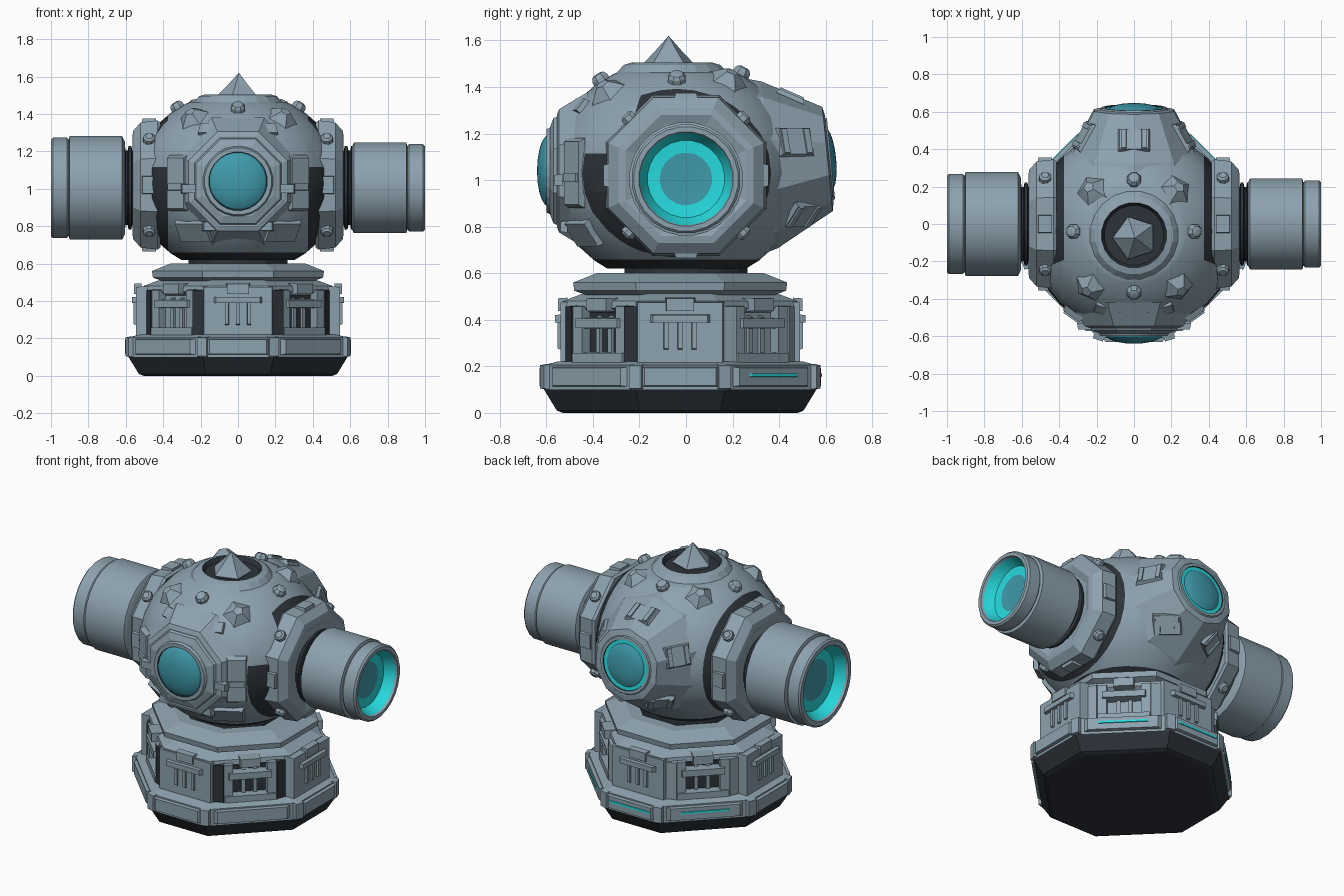
import bpy, bmesh
from math import cos, sin, pi, radians
from mathutils import Matrix, Vector

if "Cube" in bpy.data.objects:
    bpy.data.objects.remove(bpy.data.objects["Cube"])


def material(name, rgb):
    m = bpy.data.materials.new(name)
    m.use_nodes = True
    m.diffuse_color = (*rgb, 1)
    m.node_tree.nodes["Principled BSDF"].inputs["Base Color"].default_value = (*rgb, 1)
    return m


MATS = [material("steel_grey", (0.265, 0.36, 0.425)),
        material("dark_metal", (0.026, 0.033, 0.042)),
        material("bright_cyan", (0.02, 0.72, 0.75)),
        material("teal_glass", (0.05, 0.325, 0.41))]
GREY, DARK, CYAN, TEAL = range(4)
BODY_C, BODY_R = Vector((0, -0.04, 1.03)), Vector((0.56, 0.55, 0.49))
BASE = Matrix.Translation((0, -.025, 0))
LEAN = radians(18)  # half angle of the narrow base sides


def finish(bm, name, matrix=Matrix(), smooth=False):
    bmesh.ops.recalc_face_normals(bm, faces=bm.faces)
    bm.transform(matrix)
    me = bpy.data.meshes.new(name)
    bm.to_mesh(me)
    bm.free()
    for m in MATS:
        me.materials.append(m)
    ob = bpy.data.objects.new(name, me)
    bpy.context.collection.objects.link(ob)
    if smooth:
        bpy.ops.object.select_all(action='DESELECT')
        ob.select_set(True)
        bpy.context.view_layer.objects.active = ob
        bpy.ops.object.shade_smooth_by_angle(angle=radians(30))
    return ob


def frame(loc, normal):
    """Matrix whose local z points along the normal and local y mostly up."""
    return Matrix.Translation(loc) @ Vector(normal).to_track_quat('Z', 'Y').to_matrix().to_4x4()


def regular(n):
    return [2 * pi * (i + .5) / n for i in range(n)]


def base_corners(half):
    return [q * pi / 2 + s * half for q in range(4) for s in (-1, 1)]


def lathe(name, profile, angles, matrix=Matrix(), mats=GREY, flat=False, smooth=False):
    """Turn (radius, height) points; flat makes the radius the distance to the sides."""
    bm = bmesh.new()
    n = len(angles)
    k = 1 / cos((angles[1] - angles[0]) / 2) if flat else 1
    rings = [[bm.verts.new((r * k * cos(a), r * k * sin(a), h)) for a in angles] for r, h in profile]
    seg = [mats] * len(profile) if isinstance(mats, int) else mats
    for s in range(len(rings) - 1):
        a, b = rings[s], rings[s + 1]
        for i in range(n):
            j = (i + 1) % n
            bm.faces.new((a[i], a[j], b[j], b[i])).material_index = seg[s]
    bm.faces.new(rings[0][::-1]).material_index = seg[0]
    bm.faces.new(rings[-1]).material_index = seg[-1]
    bmesh.ops.remove_doubles(bm, verts=bm.verts, dist=0.0005)
    return finish(bm, name, matrix, smooth)


def plate(name, matrix, w, h, d, mat=GREY, taper=0.9):
    """Block sitting on local z = 0 with a slightly smaller outer face."""
    bm = bmesh.new()
    bmesh.ops.create_cube(bm, size=1)
    for v in bm.verts:
        t = taper if v.co.z > 0 else 1
        v.co = Vector((v.co.x * w * t, v.co.y * h * t, (v.co.z + .5) * d))
    for f in bm.faces:
        f.material_index = mat
    return finish(bm, name, matrix)


def on_body(az, el, lift=0):
    """Frame on the head shell; az 0 is the front, positive toward +x."""
    az, el = radians(az), radians(el)
    d = Vector((sin(az) * cos(el), -cos(az) * cos(el), sin(el)))
    n = Vector([d[i] / BODY_R[i] for i in range(3)]).normalized()
    p = BODY_C + Vector([d[i] * BODY_R[i] for i in range(3)])
    return frame(p + n * lift, n)


def at(m, x, y, z=0):
    return m @ Matrix.Translation((x, y, z))


# Base: dark foot, eight-sided rim, core and shoulder
corners = base_corners(LEAN)
lathe("foot", [(.505, 0), (.53, .01), (.585, .10), (.57, .11)], corners, BASE, DARK, flat=True)
lathe("base_rim", [(.54, .09), (.585, .10), (.585, .205), (.53, .22)], corners, BASE, flat=True)
lathe("base_core", [(.465, .2), (.465, .46)], corners, BASE, DARK, flat=True)
lathe("base_shoulder", [(.48, .43), (.51, .45), (.505, .48), (.42, .512), (.3, .52)], corners, BASE, flat=True)
lathe("neck_plate", [(.40, .505), (.455, .525), (.46, .56), (.36, .60), (.29, .60), (.28, .56)],
      regular(8), BASE, [GREY] * 4 + [DARK, DARK], flat=True)
lathe("neck", [(.27, .5), (.27, .64)], regular(16), mats=DARK)

for i in range(8):
    a = i * pi / 4 - pi / 2
    out = Vector((cos(a), sin(a), 0))
    wide = i % 2 == 1
    # Diagonal sides lie closer to the axis
    k = cos(pi / 4 - LEAN) / cos(LEAN) if wide else 1

    def side(r, z):
        return BASE @ frame(out * r + Vector((0, 0, z)), out)

    # Rim armour plates and light strips
    plate("rim_plate", side(.58 * k, .155), .46 if wide else .34, .085, .025)
    if i in (3, 4, 5):
        plate("rim_light", side(.58 * k + .024, .162), .3, .014, .006, CYAN)
    if not wide:
        # Solid panel with a bar and three ribs; front and back sit deeper
        r = .475 if i % 4 == 2 else .445
        plate("side_panel", side(r, .345), .38, .27, .07, GREY, .96)
        plate("panel_bar", side(r + .065, .405), .26, .035, .028)
        plate("panel_clasp", side(r + .04, .465), .13, .06, .04)
        for x in (-.06, 0, .06):
            plate("panel_rib", at(side(r + .065, .335), x, 0), .022, .13, .018)
    else:
        # Open bay with posts, ribs and cross bars
        plate("bay_back", side(.44, .33), .36, .25, .01, DARK if i in (1, 5) else GREY)
        for s in (-1, 1):
            plate("bay_post", at(side(.425, .335), s * .135, 0), .075, .27, .07)
            plate("bay_rib", at(side(.445, .32), s * .035, 0), .025, .2, .02)
        plate("bay_bar", side(.45, .385), .28, .045, .06)
        plate("bay_sill", side(.435, .235), .34, .05, .07)
        plate("bay_clasp", side(.425, .465), .13, .06, .085)

# Corner seams of the base, dark toward the front, and rim brackets
for c in base_corners(radians(23)):
    d = Vector((cos(c), sin(c), 0))
    plate("corner_seam", BASE @ frame(d * .44 + Vector((0, 0, .335)), d), .09, .27, .085,
          DARK if d.y < 0 else GREY)
for c in corners:
    d = Vector((cos(c), sin(c), 0))
    plate("rim_bracket", BASE @ frame(d * .595 + Vector((0, 0, .155)), d), .06, .11, .03)

# Head shell: squashed ball cut flat at the bottom, top and flanks
bm = bmesh.new()
bmesh.ops.create_uvsphere(bm, u_segments=32, v_segments=18, radius=1)
for v in bm.verts:
    v.co = BODY_C + Vector([v.co[i] * BODY_R[i] for i in range(3)])
cuts = [((0, 0, .62), (0, 0, -1)), ((0, 0, 1.465), (0, 0, 1)), ((.46, 0, 0), (1, 0, 0)), ((-.46, 0, 0), (-1, 0, 0))]
for co, no in cuts:
    geo = bm.verts[:] + bm.edges[:] + bm.faces[:]
    res = bmesh.ops.bisect_plane(bm, geom=geo, plane_co=co, plane_no=no, clear_outer=True)
    bmesh.ops.holes_fill(bm, edges=[e for e in res["geom_cut"] if isinstance(e, bmesh.types.BMEdge)])
for co, no in [((.375, 0, 0), (1, 0, 0)), ((-.375, 0, 0), (1, 0, 0)), ((0, 0, .66), (0, 0, 1))]:
    bmesh.ops.bisect_plane(bm, geom=bm.verts[:] + bm.edges[:] + bm.faces[:], plane_co=co, plane_no=no)
for f in bm.faces:
    c = f.calc_center_median()
    if c.z < .66 or (abs(c.x) > .375 and (c.z < 1.08 or c.y > -.2)):
        f.material_index = DARK
finish(bm, "head_shell", smooth=True)

# Crown: raised ring with dark well and faceted spike
crown = Matrix.Translation((0, -.06, 0))
lathe("crown_ring", [(.26, 1.44), (.21, 1.495), (.175, 1.505), (.16, 1.478), (.01, 1.475)], regular(20), crown,
      [GREY, GREY, DARK, DARK, DARK])
lathe("crown_spike", [(.09, 1.47), (.12, 1.495), (.06, 1.555), (0, 1.62)], regular(5),
      Matrix.Translation((.005, -.075, 0)))

# Front eye: layered octagonal frame and glass dome
front = frame((0, -.5, 1.04), (0, -1, 0))
lathe("eye_mount", [(.34, -.08), (.265, .045), (.24, .055)], regular(8), front, flat=True)
lathe("eye_frame", [(.25, .02), (.225, .07), (.185, .085), (.17, .085)], regular(8), front, flat=True)
lathe("eye_ring", [(.19, .08), (.18, .1), (.157, .1), (.153, .08)], regular(24), front, [GREY, GREY, DARK, DARK])
dome = [(.155 * cos(t * pi / 10), .09 + .05 * sin(t * pi / 10)) for t in range(6)]
lathe("front_eye", dome, regular(24), front, TEAL, smooth=True)
for s in (-1, 1):
    plate("eye_clamp", at(front, s * .24, -.04, .03), .13, .05, .035)
    plate("eye_chin", at(front, s * .12, -.24, .01), .14, .05, .03)

# Rear snout: tapering faceted housing with lit round eye
snout = frame((0, .2, 1.05), (0, 1, .1))
lathe("snout", [(.42, -.05), (.36, .16), (.225, .41), (.19, .417)], regular(10), snout)
lathe("rear_eye_ring", [(.185, .41), (.175, .425), (.157, .425), (.155, .419), (.135, .419)], regular(24), snout,
      [GREY, GREY, DARK, CYAN, CYAN])
rear_dome = [(.137 * cos(t * pi / 10), .412 + .035 * sin(t * pi / 10)) for t in range(6)]
lathe("rear_eye", rear_dome, regular(24), snout, TEAL, smooth=True)
for i in range(5):
    a = pi / 2 + i * 2 * pi / 5
    n = snout.to_3x3() @ Vector((cos(a) * .87, sin(a) * .87, .49))
    m = frame(snout @ Vector((cos(a) * .275, sin(a) * .275, .275)), n)
    plate("snout_plate", m, .17, .13, .02)
    for s in (-1, 1):
        plate("snout_rib", at(m, s * .055, 0, .01), .03, .12, .018)

# Shell studs, knobs and cheek plates
for az, el in [(0, 54), (90, 55), (-90, 55), (180, 60)]:
    lathe("shell_stud", [(.042, -.02), (.04, .015), (.03, .03), (.015, .035)], regular(8), on_body(az, el))
for az, el in [(38, 46), (-38, 46), (135, 55), (-135, 55)]:
    lathe("shell_knob", [(.1, -.02), (.06, .015), (.03, .04)], regular(5), on_body(az, el))
for s in (-1, 1):
    cheek = on_body(s * 36, 0, -.02)
    plate("cheek_plate", cheek, .12, .3, .03)
    plate("cheek_bar", at(cheek, 0, -.02, .02), .1, .04, .02)
    plate("jaw_plate", on_body(s * 30, -32, -.02), .2, .13, .032)
    plate("forehead_plate", on_body(s * 18, 36, -.02), .15, .07, .032)

# Side collars and open barrels
for s, r in ((1, .245), (-1, .28)):
    m = frame((0, 0, 1.02), (s, 0, 0))
    lathe("collar", [(.335, .415), (.345, .43), (.335, .52), (.29, .56), (.26, .565), (.22, .55)], regular(8), m,
          flat=True)
    for i in range(8):
        a = i * pi / 4
        n = m.to_3x3() @ Vector((cos(a), sin(a), 0))
        p = m @ Vector((cos(a) * .33, sin(a) * .33, .475))
        if i % 2:
            lathe("collar_bolt", [(.035, 0), (.033, .03), (.02, .04)], regular(8), frame(p, n))
        else:
            plate("collar_pad", frame(p, n), .08, .1, .025)
    b = frame((0, 0, 1.005), (s, 0, 0))
    lathe("barrel_joint", [(.2, .5), (.2, .565), (.225, .57), (.225, .585), (.2, .59), (.2, .6), (.225, .605),
                           (.225, .615), (.2, .62)], regular(24), b, DARK)
    q = r - .01
    lathe("barrel", [(r - .03, .605), (r, .62), (r, .9), (q - .01, .905), (q, .915), (q, .99), (q - .01, 1),
                     (r * .83, 1), (r * .81, .985), (r * .68, .925), (r * .46, .92), (0, .918)], regular(24), b,
          [GREY] * 8 + [CYAN, CYAN, TEAL, TEAL], smooth=True)
